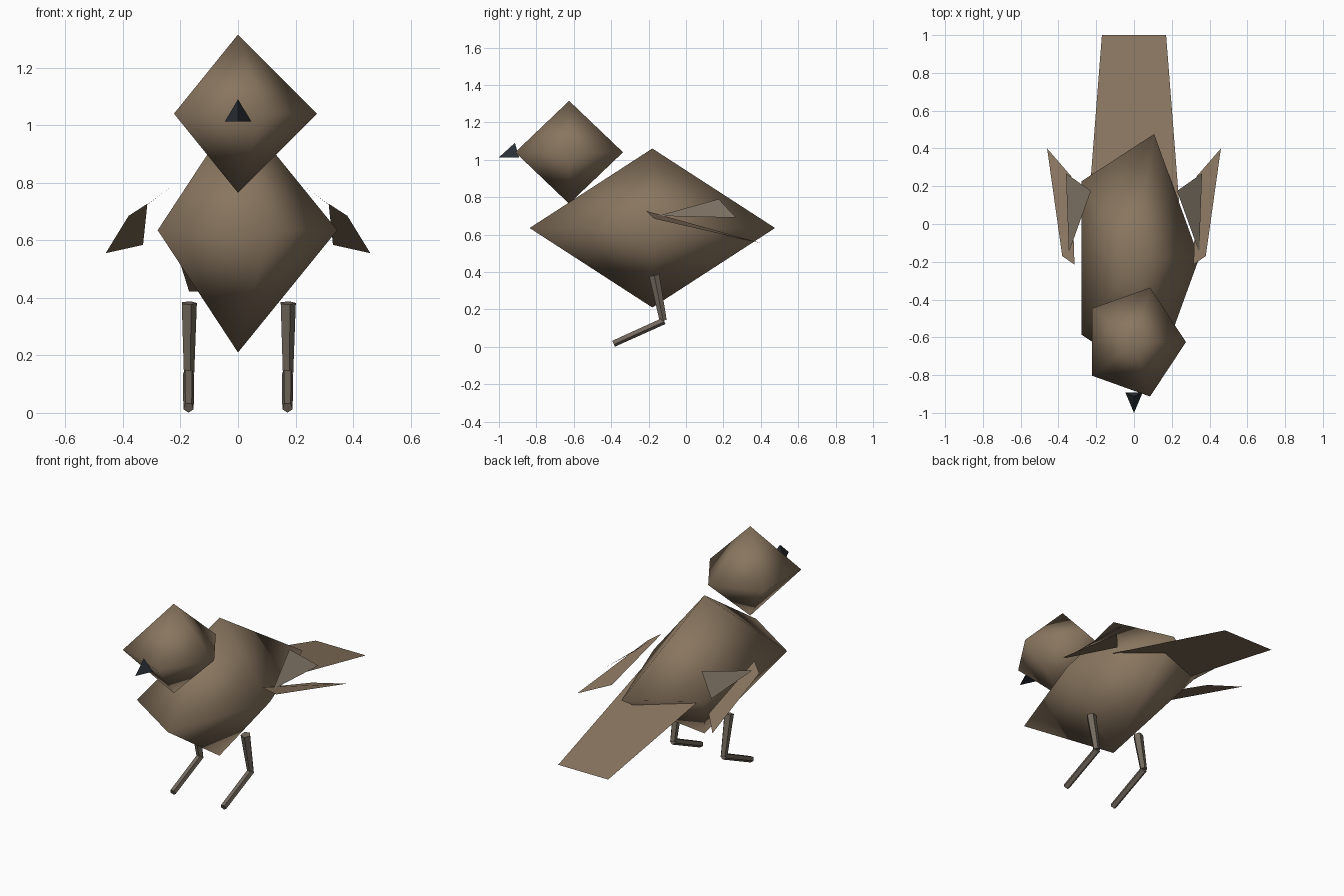
import bpy, bmesh
from math import cos, sin, tau
from mathutils import Vector

if "Cube" in bpy.data.objects:
    bpy.data.objects.remove(bpy.data.objects["Cube"])


def material(name, rgb):
    m = bpy.data.materials.new(name)
    m.diffuse_color = (*rgb, 1)
    m.use_nodes = True
    m.node_tree.nodes["Principled BSDF"].inputs["Base Color"].default_value = m.diffuse_color
    return m


BROWN = material("brown", (0.25, 0.18, 0.115))
GREY_BROWN = material("grey_brown", (0.22, 0.18, 0.135))
LEG = material("leg_grey", (0.17, 0.14, 0.11))
DARK = material("dark", (0.022, 0.028, 0.036))


def build(name, verts, faces, mat, smooth=False, solid=True):
    me = bpy.data.meshes.new(name)
    me.from_pydata([tuple(v) for v in verts], [], faces)
    if solid:
        bm = bmesh.new()
        bm.from_mesh(me)
        bmesh.ops.recalc_face_normals(bm, faces=bm.faces)
        bm.to_mesh(me)
        bm.free()
    me.polygons.foreach_set("use_smooth", [smooth] * len(me.polygons))
    me.materials.append(mat)
    ob = bpy.data.objects.new(name, me)
    bpy.context.collection.objects.link(ob)
    return ob


def ring(centre, u, v, n=5):
    c, u, v = Vector(centre), Vector(u), Vector(v)
    return [c + u * cos(tau * i / n) + v * sin(tau * i / n) for i in range(n)]


def five_sided_ball(name, centre, rx, ry, rz):
    c = Vector(centre)
    verts = ring(c, (rx, 0, 0), (0, ry, 0)) + [c + Vector((0, 0, rz)), c - Vector((0, 0, rz))]
    faces = []
    for i in range(5):
        j = (i + 1) % 5
        faces += [(i, j, 5), (j, i, 6)]
    build(name, verts, faces, BROWN, smooth=True)


def rod(name, a, b, ra, rb, u):
    # tapered five-sided rod, first corner pointing along u
    a, b = Vector(a), Vector(b)
    d = (b - a).normalized()
    u = Vector(u)
    u = (u - d * u.dot(d)).normalized()
    v = d.cross(u)
    verts = ring(a, u * ra, v * ra) + ring(b, u * rb, v * rb)
    faces = [(i, (i + 1) % 5, 5 + (i + 1) % 5, 5 + i) for i in range(5)]
    faces += [(4, 3, 2, 1, 0), (5, 6, 7, 8, 9)]
    ob = build(name, verts, faces, LEG)
    return ob


# Body and head
five_sided_ball("body", (0, -0.18, 0.635), 0.345, 0.69, 0.425)
five_sided_ball("head", (0, -0.625, 1.04), 0.275, 0.303, 0.275)

# Three-sided beak
build("beak",
      [(0, -1.0, 1.013), (0, -0.915, 1.09), (-0.046, -0.892, 1.012), (0.046, -0.892, 1.012)],
      [(0, 1, 2), (0, 3, 1), (0, 2, 3), (1, 3, 2)], DARK)

# Flat tail sheet, sloping down to the back
build("tail",
      [(-0.24, 0.1, 0.645), (0.24, 0.1, 0.645), (0.17, 1.0, 0.422), (-0.17, 1.0, 0.422)],
      [(0, 1, 2, 3)], BROWN, solid=False)

for side, s in (("right", 1), ("left", -1)):
    def flat(name, pts, mat):
        order = range(len(pts)) if s > 0 else reversed(range(len(pts)))
        build(name, [(s * x, y, z) for x, y, z in pts], [tuple(order)], mat, solid=False)

    # Wing: long flight feathers with a shorter upper covert
    flat(side + "_flight_feathers",
         [(0.315, -0.215, 0.727), (0.38, -0.17, 0.685), (0.46, 0.4, 0.555), (0.33, 0.25, 0.584)],
         BROWN)
    flat(side + "_wing_covert",
         [(0.228, 0.175, 0.79), (0.345, -0.15, 0.70), (0.36, 0.268, 0.69)], GREY_BROWN)

    # Leg: shin and forward-pointing foot
    x = s * 0.172
    rod(side + "_shin", (x, -0.17, 0.382), (x, -0.122, 0.14), 0.029, 0.02, (1, 0, 0))
    rod(side + "_foot", (x, -0.118, 0.14), (x, -0.388, 0.018), 0.02, 0.019, (0, 0, -1))
